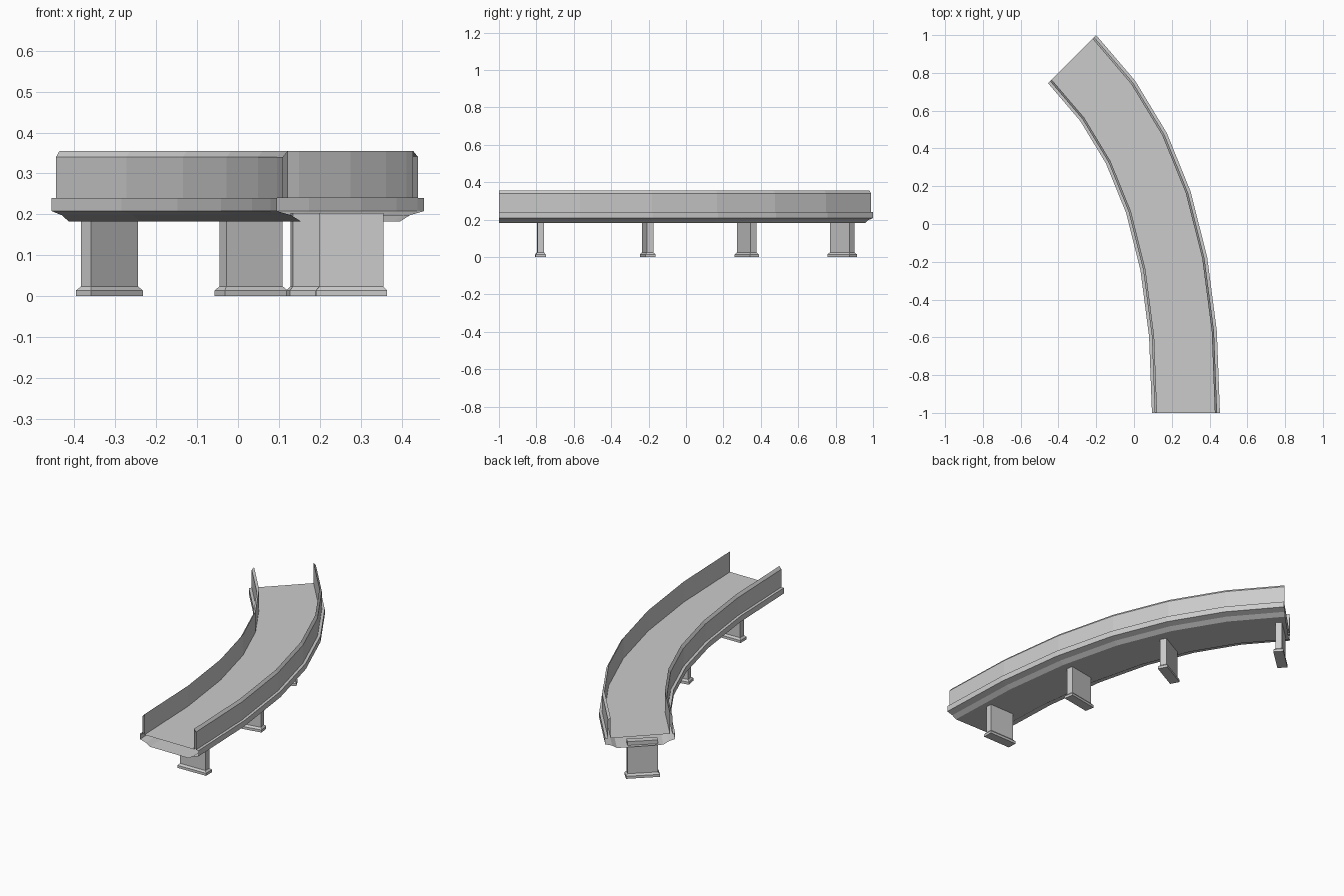
import bpy, bmesh
from math import radians, cos, sin
from mathutils import Vector

if "Cube" in bpy.data.objects:
    bpy.data.objects.remove(bpy.data.objects["Cube"])


def loft(name, rings, closed_ends=False):
    """Skin a list of equal-length closed rings with flat quads."""
    bm = bmesh.new()
    rows = [[bm.verts.new(p) for p in ring] for ring in rings]
    n = len(rows[0])
    for a, b in zip(rows, rows[1:]):
        for i in range(n):
            j = (i + 1) % n
            bm.faces.new((a[i], a[j], b[j], b[i]))
    if closed_ends:
        bm.faces.new(rows[0])
        bm.faces.new(rows[-1])
    bmesh.ops.recalc_face_normals(bm, faces=bm.faces)
    mesh = bpy.data.meshes.new(name)
    bm.to_mesh(mesh)
    bm.free()
    obj = bpy.data.objects.new(name, mesh)
    bpy.context.collection.objects.link(obj)
    # an open tube can confuse the normal solver: deck must face up
    if not closed_ends:
        top = max(mesh.polygons, key=lambda p: p.area if p.center.z > 0.23 and abs(p.normal.z) > 0.99 else 0)
        if top.normal.z < 0:
            mesh.flip_normals()
    return obj


# Centre line: straight start turning 45 degrees to the left
P0, P3 = Vector((0.275, -1)), Vector((-0.328, 0.873))
P1 = P0 + Vector((0, 0.89))
P2 = P3 + Vector((0.707, -0.707)) * 0.587


def station(t):
    s = 1 - t
    pos = P0 * s**3 + P1 * 3*s*s*t + P2 * 3*s*t*t + P3 * t**3
    tan = ((P1 - P0) * s*s + (P2 - P1) * 2*s*t + (P3 - P2) * t*t).normalized()
    return pos, Vector((tan.y, -tan.x))


# Road section: underside, curb, parapet wall, deck (right half, mirrored)
half = [(0.12, 0.182), (0.145, 0.198), (0.18, 0.208), (0.18, 0.24),
        (0.165, 0.24), (0.165, 0.34), (0.153, 0.355), (0.153, 0.24)]
section = half + [(-u, z) for u, z in reversed(half)]

rings = []
for k in range(7):
    pos, side = station(k / 6)
    rings.append([(*(pos + side * u), z) for u, z in section])
loft("bridge_deck", rings)

# Support piers with a flared foot
levels = [(0.0, 0.009), (0.014, 0.009), (0.024, 0.0), (0.203, 0.0)]
piers = [(0.277, -0.778, 1), (0.208, -0.205, 10), (0.032, 0.325, 28), (-0.314, 0.835, 43)]
for i, (x, y, deg) in enumerate(piers):
    c, s = cos(radians(deg)), sin(radians(deg))
    rings = []
    for z, grow in levels:
        w, d = 0.078 + grow, 0.018 + grow
        rings.append([(x + a*w*c - b*d*s, y + a*w*s + b*d*c, z)
                      for a, b in ((-1, -1), (1, -1), (1, 1), (-1, 1))])
    loft(f"pier_{i + 1}", rings, closed_ends=True)
